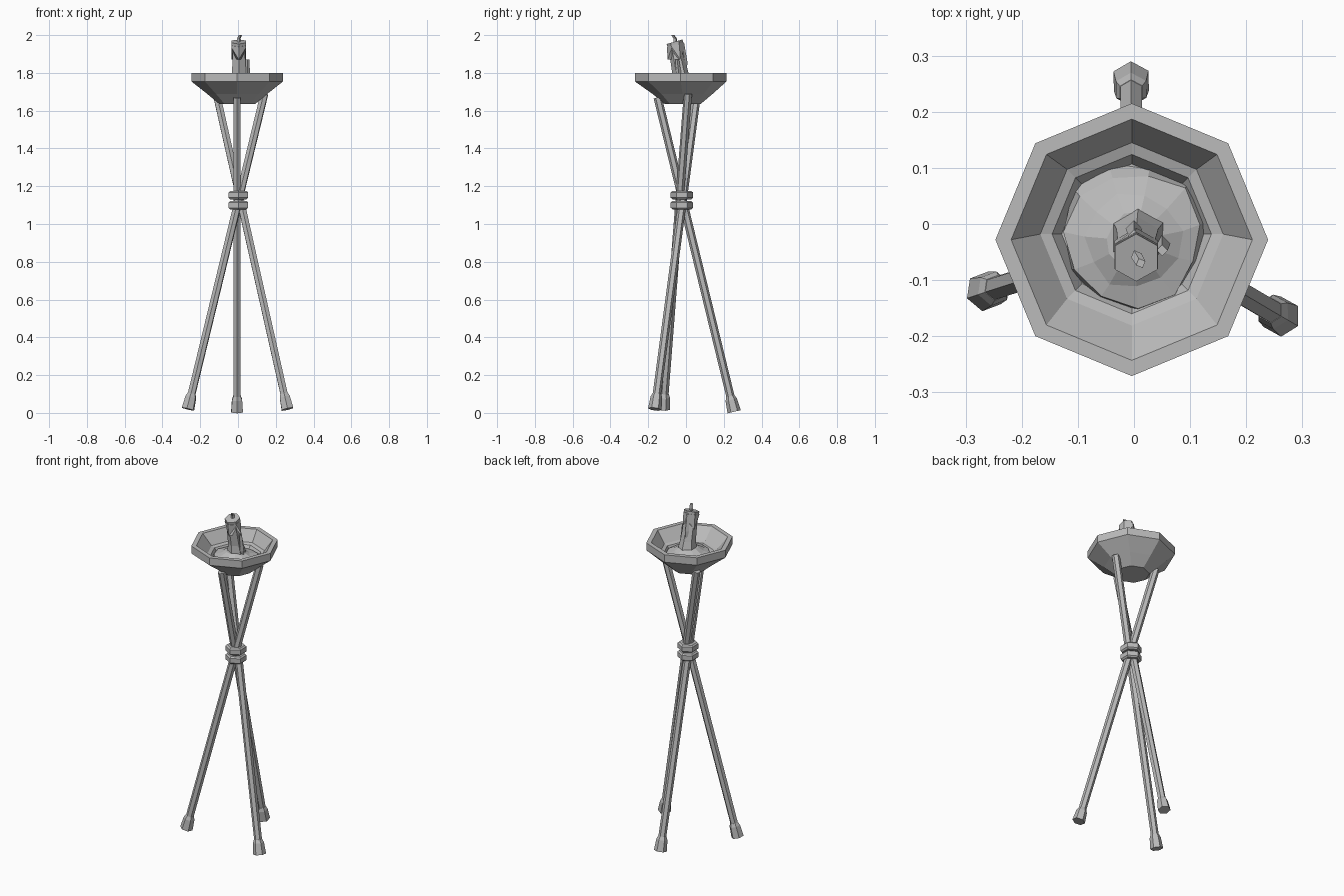
import bpy, bmesh, math, random
from mathutils import Vector, Matrix

random.seed(4)
cube = bpy.data.objects.get("Cube")
if cube:
    bpy.data.objects.remove(cube, do_unlink=True)

grey = bpy.data.materials.new("plain grey")
grey.use_nodes = True
grey.diffuse_color = (0.5, 0.5, 0.5, 1)
grey.node_tree.nodes["Principled BSDF"].inputs["Base Color"].default_value = (0.5, 0.5, 0.5, 1)


def ring(centre, radius, sides, turn=0.0, tilt=None, jitter=0.0):
    """Points of one polygonal cross-section."""
    points = []
    for i in range(sides):
        a = turn + math.tau * i / sides
        r = radius * (1 + random.uniform(-jitter, jitter))
        p = Vector((r * math.cos(a), r * math.sin(a), 0))
        points.append(Vector(centre) + (tilt @ p if tilt else p))
    return points


def loft(name, rings, caps=True, closed=False):
    """Skin a list of rings into a flat-shaded solid."""
    bm = bmesh.new()
    loops = [[bm.verts.new(p) for p in r] for r in rings]
    pairs = list(zip(loops, loops[1:]))
    if closed:
        pairs.append((loops[-1], loops[0]))
    for a, b in pairs:
        n = len(a)
        for i in range(n):
            j = (i + 1) % n
            bm.faces.new((a[i], a[j], b[j], b[i]))
    if caps:
        bm.faces.new(loops[0][::-1])
        bm.faces.new(loops[-1])
    bmesh.ops.recalc_face_normals(bm, faces=bm.faces)
    mesh = bpy.data.meshes.new(name)
    bm.to_mesh(mesh)
    bm.free()
    mesh.materials.append(grey)
    obj = bpy.data.objects.new(name, mesh)
    bpy.context.collection.objects.link(obj)
    return obj


# Three crossing legs with flared feet
legs = {
    "back": ((-0.005, 0.255, 0.006), (-0.005, -0.15, 1.67)),
    "right": ((-0.265, -0.12, 0.02), (0.14, 0.01, 1.69)),
    "left": ((0.262, -0.165, 0.02), (-0.11, 0.055, 1.67)),
}
for side, (foot, top) in legs.items():
    foot, top = Vector(foot), Vector(top)
    axis = (top - foot).normalized()
    out = Vector((foot.x, foot.y + 0.02, 0))
    out = (out - axis * out.dot(axis)).normalized()
    frame = Matrix((out, axis.cross(out), axis)).transposed()
    loft(side + "_leg", [ring(p, 0.022, 6, 0, frame) for p in (foot + axis * 0.03, top)])
    profile = [(0, 0.036), (0.065, 0.031), (0.085, 0.023)]
    loft(side + "_foot", [ring(foot + axis * d, r, 6, 0, frame) for d, r in profile])

# Pair of hexagonal collars at the crossing
for name, z in (("lower_collar", 1.1), ("upper_collar", 1.153)):
    profile = [(-0.022, 0.05), (-0.014, 0.059), (0.014, 0.059), (0.022, 0.05)]
    loft(name, [ring((0.002, -0.022, z + dz), r, 6, math.pi / 6) for dz, r in profile])

# Octagonal bowl: outside, rim, inner wall, ledge and recess
bowl_profile = [(0.095, 1.635), (0.158, 1.688), (0.243, 1.755), (0.243, 1.8),
                (0.215, 1.8), (0.163, 1.735), (0.142, 1.728), (0.125, 1.7)]
loft("bowl", [ring((-0.004, -0.028 if r > 0.2 else -0.018, z), r, 8) for r, z in bowl_profile])

# Uneven pool of melted wax rising towards the candle
pool = [(0.13, 1.7, -0.02), (0.12, 1.725, -0.025), (0.085, 1.735, -0.03), (0.05, 1.755, -0.03)]
loft("wax_pool", [ring((0, y, z), r, 11, 0.2, None, 0.07) for r, z, y in pool])

# Leaning six-sided candle with a slanted top
slant = Matrix.Rotation(math.radians(16), 3, 'X')
loft("candle", [
    ring((0.008, -0.02, 1.72), 0.056, 6, math.pi / 6),
    ring((0.006, -0.03, 1.8), 0.043, 6, math.pi / 6),
    ring((0.004, -0.05, 1.9), 0.038, 6, math.pi / 6),
    ring((0.004, -0.06, 1.965), 0.044, 6, math.pi / 6, slant),
])

# Sleeve of run wax with a zigzag lower edge
lower = ring((0.004, -0.052, 1.9), 0.045, 6, math.pi / 6)
for i, p in enumerate(lower):
    p.z += 0.035 if i % 2 else -0.03
loft("wax_sleeve", [lower, ring((0.004, -0.058, 1.95), 0.045, 6, math.pi / 6, slant)])

# Drips running down the back and side
for name, x, y, z in (("back_drip", 0.0, -0.008, 1.9), ("side_drip", 0.05, -0.035, 1.81)):
    loft(name, [ring((x, y + 0.008, z - 0.09), 0.006, 4),
                ring((x, y, z - 0.04), 0.015, 4),
                ring((x, y - 0.012, z + 0.06), 0.01, 4)])

# Bent wick
loft("wick", [ring((0.004, -0.056, 1.955), 0.01, 4, 0.4),
              ring((0.004, -0.056, 1.98), 0.01, 4, 0.4),
              ring((0.012, -0.07, 2.0), 0.009, 4, 0.4)])
